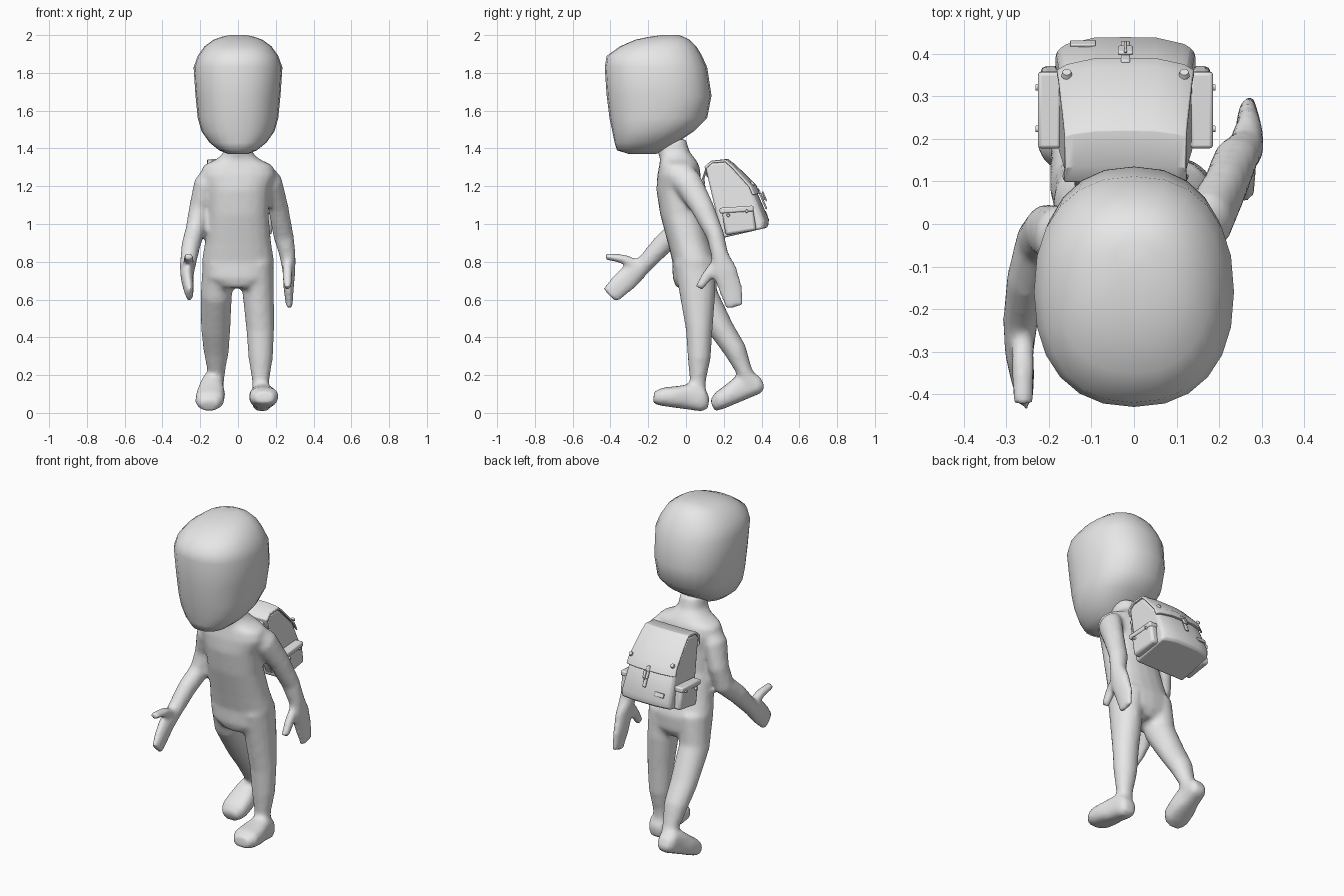
import bpy, bmesh
from math import radians, cos, sin, pi, copysign
from mathutils import Vector, Matrix

cube = bpy.data.objects.get("Cube")
if cube:
    bpy.data.objects.remove(cube)

grey = bpy.data.materials.new("plain_grey")
grey.use_nodes = True
grey.diffuse_color = (0.8, 0.8, 0.8, 1)
grey.node_tree.nodes["Principled BSDF"].inputs["Base Color"].default_value = grey.diffuse_color


def finish(name, bm, angle=40, bevel=0):
    """Turn a bmesh into a shaded object."""
    bmesh.ops.recalc_face_normals(bm, faces=bm.faces)
    mesh = bpy.data.meshes.new(name)
    bm.to_mesh(mesh)
    bm.free()
    mesh.materials.append(grey)
    obj = bpy.data.objects.new(name, mesh)
    bpy.context.collection.objects.link(obj)
    bpy.ops.object.select_all(action="DESELECT")
    obj.select_set(True)
    bpy.context.view_layer.objects.active = obj
    bpy.ops.object.shade_smooth_by_angle(angle=radians(angle))
    if bevel:
        mod = obj.modifiers.new("soft_edges", "BEVEL")
        mod.width, mod.segments = bevel, 2
        mod.limit_method, mod.angle_limit = "ANGLE", radians(40)
    return obj


def skin(bm, rows):
    """Bridge rows of points into a closed tube."""
    rows = [[bm.verts.new(p) for p in row] for row in rows]
    n = len(rows[0])
    for a, b in zip(rows, rows[1:]):
        for i in range(n):
            j = (i + 1) % n
            bm.faces.new((a[i], a[j], b[j], b[i]))
    bm.faces.new(rows[0])
    bm.faces.new(rows[-1])


def tube(bm, rings, axis=None, n=16, power=2.0):
    """Loft rounded rings given as x, y, z, half width, half depth."""
    centres = [Vector(r[:3]) for r in rings]
    last = len(rings) - 1
    rows = []
    for k, (c, ring) in enumerate(zip(centres, rings)):
        t = axis or (centres[min(k + 1, last)] - centres[max(k - 1, 0)]).normalized()
        u = Vector((1, 0, 0))
        u = (u - t * u.dot(t)).normalized()
        v = t.cross(u)
        row = []
        for i in range(n):
            a = 2 * pi * i / n
            ca, sa = cos(a), sin(a)
            row.append(c + u * ring[3] * copysign(abs(ca) ** (2 / power), ca)
                       + v * ring[4] * copysign(abs(sa) ** (2 / power), sa))
        rows.append(row)
    skin(bm, rows)


def stack(bm, levels, **options):
    """Loft level rings given as height, front, back, half width."""
    rings = [(0, (f + b) / 2, z, w, (b - f) / 2) for z, f, b, w in levels]
    tube(bm, rings, axis=Vector((0, 0, 1)), **options)


def foot(bm, heel, slope, splay):
    """Shoe-like foot along a sloping sole: distance, sole, top, half width."""
    d = Vector((splay, -cos(slope), sin(slope)))
    up = Vector((0, sin(slope), cos(slope)))
    rings = []
    for s, low, top, w in [(0, .02, .08, .036), (.03, 0, .125, .054), (.1, 0, .14, .06),
                           (.18, 0, .115, .076), (.25, 0, .098, .077), (.293, .008, .07, .05)]:
        rings.append((*(Vector(heel) + d * s + up * (low + top) / 2), w, (top - low) / 2))
    tube(bm, rings, axis=Vector((0, d.y, d.z)), power=2.7)


# Head: boxy egg, overhanging forward
bm = bmesh.new()
stack(bm, [(1.37, -.30, -.16, .05), (1.39, -.365, -.11, .1), (1.43, -.378, -.05, .15),
           (1.49, -.39, .04, .193), (1.56, -.405, .112, .213), (1.68, -.42, .135, .225),
           (1.83, -.43, .112, .235), (1.89, -.42, .085, .213), (1.94, -.35, .055, .178),
           (1.975, -.27, .02, .13), (1.99, -.2, -.01, .09), (2.0, -.13, -.04, .045)],
      n=24, power=2.3)
finish("head", bm, 60)

# Body: torso, limbs and feet blended into one skin
bm = bmesh.new()
stack(bm, [(.66, -.05, .13, .1), (.71, -.07, .16, .18), (.8, -.072, .165, .192),
           (.9, -.097, .13, .176), (1.05, -.137, .09, .162), (1.18, -.157, .082, .17),
           (1.26, -.152, .078, .2), (1.31, -.142, .07, .185), (1.345, -.137, .05, .11),
           (1.38, -.15, .02, .076), (1.45, -.165, 0, .068)], n=20, power=2.3)
# Left arm swings back, right arm swings forward
tube(bm, [(.12, -.04, 1.275, .06, .07), (.175, .01, 1.22, .06, .075), (.213, .085, 1.09, .053, .062),
          (.24, .155, .94, .054, .048), (.262, .178, .84, .044, .046), (.27, .205, .75, .034, .066),
          (.268, .235, .66, .027, .064), (.272, .258, .56, .017, .048)])
tube(bm, [(.262, .17, .8, .026, .03), (.262, .115, .73, .026, .03), (.262, .068, .66, .022, .022)])
tube(bm, [(-.12, -.04, 1.275, .06, .07), (-.175, -.03, 1.21, .06, .075), (-.205, -.015, 1.08, .055, .062),
          (-.225, -.04, .97, .053, .06), (-.25, -.13, .885, .05, .055), (-.267, -.23, .775, .042, .046),
          (-.27, -.3, .72, .034, .063), (-.262, -.36, .665, .028, .06), (-.255, -.405, .62, .018, .052)])
tube(bm, [(-.262, -.26, .78, .028, .032), (-.262, -.33, .815, .028, .025), (-.262, -.425, .828, .024, .018)])
# Left leg planted, right leg trailing
tube(bm, [(.098, .045, .8, .09, .11), (.108, .062, .62, .083, .094), (.118, .07, .44, .074, .071),
          (.12, .07, .29, .065, .061), (.12, .063, .18, .047, .044), (.12, .06, .08, .045, .042)])
tube(bm, [(-.098, .05, .8, .09, .11), (-.115, .085, .62, .083, .085), (-.118, .19, .44, .078, .067),
          (-.115, .262, .33, .068, .06), (-.115, .305, .23, .049, .044), (-.12, .34, .15, .045, .042)])
foot(bm, (.125, .113, .003), radians(8), .05)
foot(bm, (-.13, .425, .115), radians(-22.5), -.08)
body = finish("body", bm, 60)
mod = body.modifiers.new("blend_parts", "REMESH")
mod.mode, mod.voxel_size, mod.use_smooth_shade = "VOXEL", .014, True
mod = body.modifiers.new("relax_skin", "SMOOTH")
mod.factor, mod.iterations = .5, 4

# Backpack frame: leaning off the back, slightly right of centre
PACK = Matrix.Translation((-.02, .19, .925)) @ Matrix.Rotation(radians(13), 4, "X")


def place(x, y, z, tilt=0):
    return PACK @ Matrix.Translation((x, y, z)) @ Matrix.Rotation(radians(tilt), 4, "X")


def bowed(name, profile, low, high, bevel):
    """Side profile swept across the pack, tapering upward and bowed outward."""
    bm = bmesh.new()
    rows = []
    for t in (-1, -.85, -.45, 0, .45, .85, 1):
        bow = 1 - .12 * t ** 4
        rows.append([PACK @ Vector((t * (low + (high - low) * z / .4), y * bow if y > 0 else y, z))
                     for y, z in profile])
    skin(bm, rows)
    finish(name, bm, 35, bevel)


def box(name, spot, size, tilt=0, bevel=.004):
    bm = bmesh.new()
    bmesh.ops.create_cube(bm, size=1, matrix=place(*spot, tilt) @ Matrix.Diagonal((*size, 1)))
    finish(name, bm, 35, bevel)


def stud(name, spot, turn, radius=.013):
    bm = bmesh.new()
    bmesh.ops.create_cone(bm, cap_ends=True, segments=12, radius1=radius, radius2=radius * .8,
                          depth=.012, matrix=PACK @ Matrix.Translation(spot) @ turn)
    finish(name, bm, 35)


bowed("backpack_bag", [(0, 0), (.25, 0), (.265, .04), (.23, .23), (.145, .355), (.12, .39),
                       (.04, .4), (0, .38)], .165, .138, .012)
outer = [(-.006, .34), (-.004, .39), (.04, .412), (.125, .402), (.156, .366), (.24, .235), (.25, .185)]
hub = Vector((.08, .2))
inner = [Vector(p) + (hub - Vector(p)).normalized() * .014 for p in reversed(outer)]
bowed("backpack_flap", outer + [tuple(p) for p in inner], .178, .143, .003)

# Closing strap, buckle and stitched label
box("closing_strap", (0, .255, .155), (.022, .01, .12), 10)
box("buckle_plate", (0, .262, .165), (.036, .01, .04), 10)
box("buckle_pin", (0, .27, .165), (.008, .008, .055), 10, .002)
box("label", (-.1, .257, .075), (.06, .008, .025), 10, .002)

# Paired details on both sides
for side, s in (("left", 1), ("right", -1)):
    box(side + "_pocket", (s * .176, .11, .07), (.048, .165, .13), -4, .014)
    box(side + "_pocket_lid", (s * .179, .11, .13), (.054, .18, .03), -9, .008)
    sideways = Matrix.Rotation(s * pi / 2, 4, "Y")
    for y in (.06, .16):
        stud(side + "_pocket_stud", (s * .206, y, .11), sideways, .009)
    stud(side + "_flap_stud", (s * .138, .224, .245), Matrix.Rotation(radians(-58), 4, "X"))
    bm = bmesh.new()
    path = [(.0, .37), (-.025, .33), (-.035, .24), (-.025, .12), (.0, .03)]
    tube(bm, [(s * .1, y, z, .02, .006) for y, z in path], n=8, power=4)
    bm.transform(PACK)
    finish(side + "_shoulder_strap", bm)
